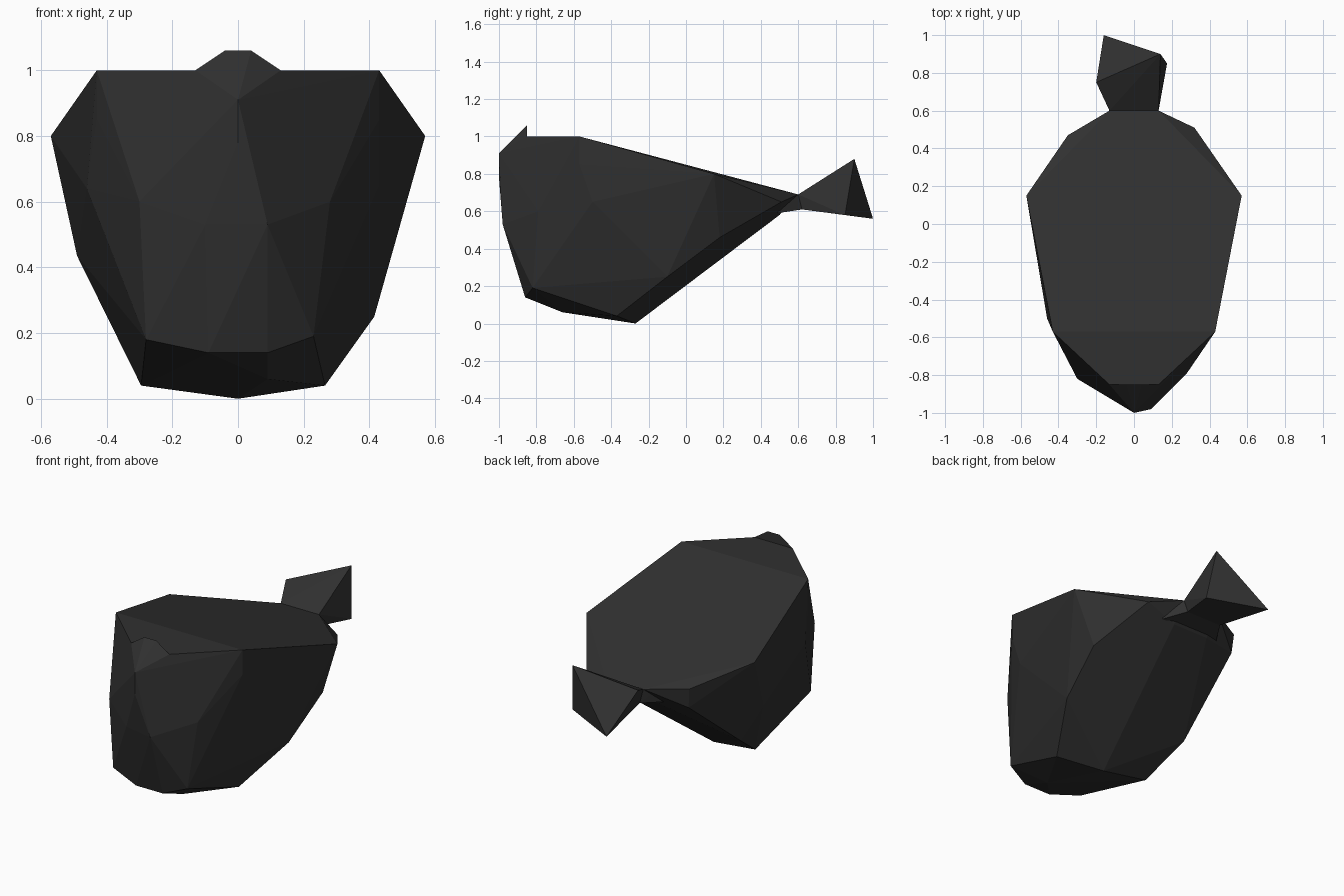
import bpy, bmesh

dark = bpy.data.materials.new("charcoal")
dark.diffuse_color = (0.03, 0.03, 0.03, 1)


def hull(name, pts, mirrored=()):
    """Flat-faced convex solid; mirrored points are repeated at -x."""
    bm = bmesh.new()
    for p in list(pts) + list(mirrored) + [(-x, y, z) for x, y, z in mirrored]:
        bm.verts.new(p)
    res = bmesh.ops.convex_hull(bm, input=bm.verts[:])
    junk = {g for g in res["geom_interior"] + res["geom_unused"]
            if isinstance(g, bmesh.types.BMVert)}
    bmesh.ops.delete(bm, geom=list(junk), context='VERTS')
    bmesh.ops.recalc_face_normals(bm, faces=bm.faces[:])
    me = bpy.data.meshes.new(name)
    bm.to_mesh(me)
    bm.free()
    me.materials.append(dark)
    ob = bpy.data.objects.new(name, me)
    bpy.context.collection.objects.link(ob)
    return ob


# Faceted body: sloping flat top, bulging front, raked underside
hull("body", [
    (0, -1, 0.91), (0, -1, 0.78), (0.09, -0.98, 0.53), (-0.10, -0.94, 0.53),
    (-0.30, -0.82, 0.60), (0.28, -0.79, 0.60),
    (-0.28, -0.81, 0.18), (0.23, -0.82, 0.19),
    (-0.46, -0.50, 0.64), (0.43, -0.50, 0.65),
    (-0.49, -0.05, 0.435), (0.45, 0.18, 0.46),
    (-0.37, 0.0, 0.21), (0.415, -0.10, 0.25),
    (-0.295, -0.25, 0.04), (0.265, -0.37, 0.04), (0, -0.27, 0), (0.09, -0.66, 0.06),
    (-0.35, 0.47, 0.70), (-0.34, 0.46, 0.58), (0.32, 0.51, 0.65),
], mirrored=[
    (0.43, -0.57, 1.0), (0.43, -0.57, 0.85), (0.13, -0.85, 1.0),
    (0.09, -0.86, 0.14), (0.57, 0.15, 0.80),
    (0.12, 0.50, 0.58), (0.13, 0.60, 0.69),
])

# Small pointed beak at the front of the top
hull("beak", [(0, -1, 0.91)], mirrored=[(0.13, -0.85, 1.0), (0.04, -0.85, 1.06)])

# Narrow neck between body and tail
hull("tail_root", [], mirrored=[(0.20, 0.49, 0.59), (0.13, 0.60, 0.69),
                                (0.12, 0.62, 0.61), (0.20, 0.49, 0.70)])

# Twisted tail fan
hull("tail", [(-0.16, 1.0, 0.56), (0.14, 0.90, 0.88), (0.175, 0.85, 0.58),
              (-0.20, 0.75, 0.76)],
     mirrored=[(0.13, 0.60, 0.69), (0.12, 0.62, 0.61)])
